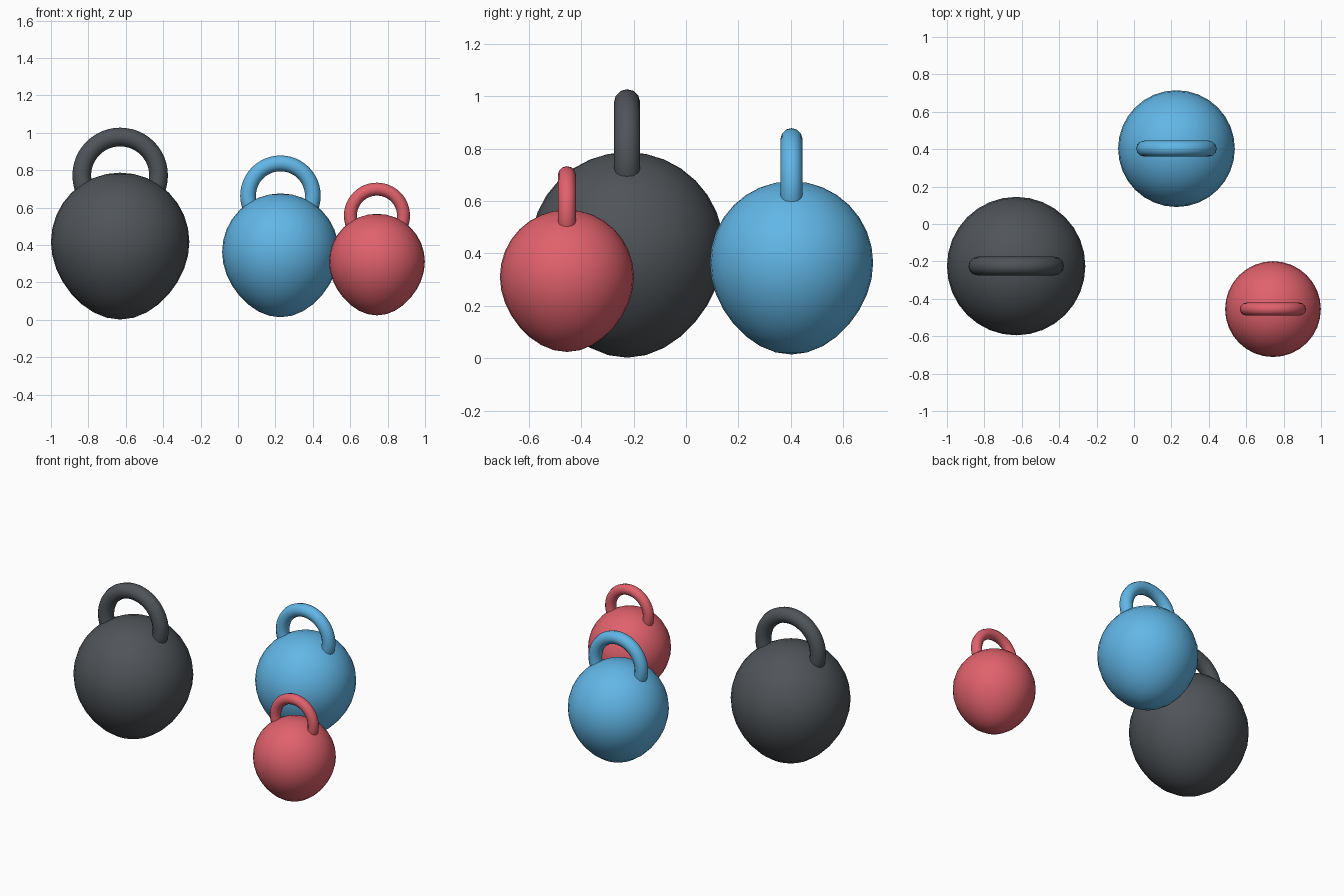
import bpy
from math import pi

if "Cube" in bpy.data.objects:
    bpy.data.objects.remove(bpy.data.objects["Cube"])


def finish(obj, name, mat):
    obj.name = name
    obj.data.materials.append(mat)
    bpy.ops.object.shade_smooth()


def kettlebell(label, x, y, z, r, color):
    mat = bpy.data.materials.new(label + "_paint")
    mat.diffuse_color = (*color, 1)
    mat.use_nodes = True
    mat.node_tree.nodes["Principled BSDF"].inputs["Base Color"].default_value = mat.diffuse_color

    # round body, lower half drawn down to a soft point
    bpy.ops.mesh.primitive_uv_sphere_add(segments=32, ring_count=16, radius=r,
                                         location=(x, y, z))
    body = bpy.context.object
    for v in body.data.vertices:
        if v.co.z < 0:
            u = -v.co.z / r
            v.co.z = -r * (u + 0.122 * u ** 3)
    finish(body, label + "_body", mat)

    # ring handle, its lower part sunk in the body
    bpy.ops.mesh.primitive_torus_add(major_segments=48, minor_segments=12,
                                     major_radius=0.555 * r,
                                     minor_radius=0.135 * r,
                                     location=(x, y, z + 0.96 * r),
                                     rotation=(pi / 2, 0, 0))
    finish(bpy.context.object, label + "_handle", mat)


# three weights, large to small
kettlebell("large_weight", -0.63, -0.225, 0.417, 0.37, (0.08, 0.09, 0.1))
kettlebell("medium_weight", 0.227, 0.403, 0.364, 0.312, (0.12, 0.47, 0.8))
kettlebell("small_weight", 0.743, -0.455, 0.311, 0.256, (0.75, 0.12, 0.15))
